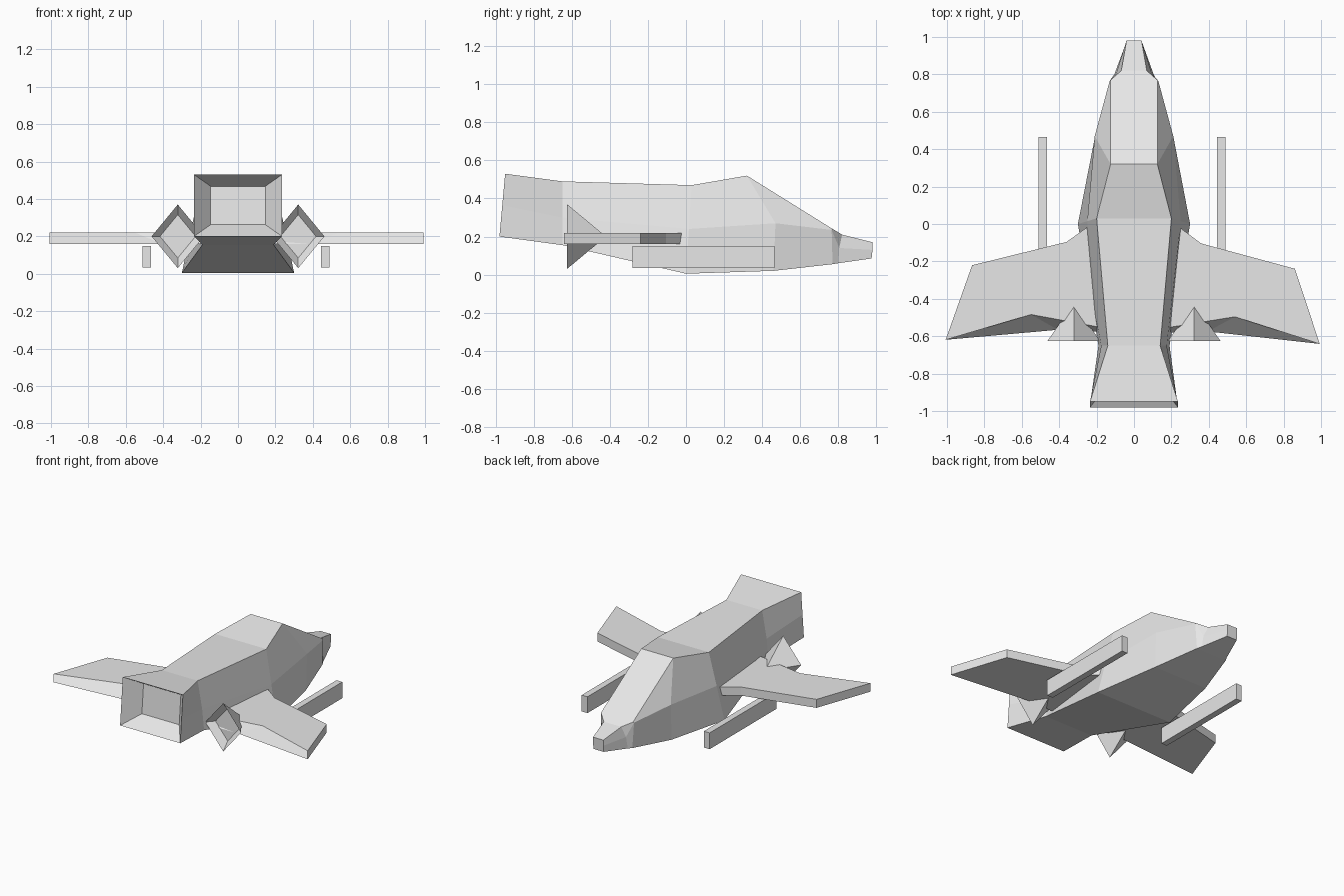
import bpy
import bmesh
from mathutils import Matrix, Vector

if "Cube" in bpy.data.objects:
    bpy.data.objects.remove(bpy.data.objects["Cube"], do_unlink=True)

# Single hull colour
grey = bpy.data.materials.new("light_grey")
grey.use_nodes = True
grey.diffuse_color = (0.8, 0.8, 0.8, 1)
grey.node_tree.nodes["Principled BSDF"].inputs["Base Color"].default_value = (0.8, 0.8, 0.8, 1)


def finish(name, bm):
    bmesh.ops.recalc_face_normals(bm, faces=bm.faces)
    mesh = bpy.data.meshes.new(name)
    bm.to_mesh(mesh)
    bm.free()
    mesh.materials.append(grey)
    obj = bpy.data.objects.new(name, mesh)
    bpy.context.collection.objects.link(obj)
    return obj


def loft(name, rings):
    """Skin a list of equal-length point rings and cap both ends."""
    bm = bmesh.new()
    loops = [[bm.verts.new(p) for p in ring] for ring in rings]
    n = len(loops[0])
    for a, b in zip(loops, loops[1:]):
        for i in range(n):
            j = (i + 1) % n
            bm.faces.new((a[i], a[j], b[j], b[i]))
    bm.faces.new(loops[0])
    bm.faces.new(loops[-1])
    return finish(name, bm)


def section(*half):
    """Mirror a half cross-section (bottom to top) into a closed ring."""
    return [Vector(p) for p in half] + [Vector((-x, y, z)) for x, y, z in reversed(half)]


def inset_ring(ring, scale, depth):
    centre = sum(ring, Vector()) / len(ring)
    return [centre + (p - centre) * scale + Vector((0, depth, 0)) for p in ring]


# Fuselage: recessed exhaust, waist, belly, canopy and nose
tail = section((.235, -.98, .2), (.235, -.965, .365), (.235, -.95, .53))
hull = loft("fuselage", [
    inset_ring(tail, .62, .11),
    tail,
    section((.19, -.65, .155), (.175, -.65, .3), (.14, -.65, .49)),
    section((.3, 0, .005), (.25, .015, .24), (.2, .03, .47)),
    section((.21, .46, .02), (.21, .47, .27), (.125, .32, .52)),
    section((.12, .77, .055), (.13, .765, .235), (.125, .77, .24)),
    section((.105, .8, .06), (.095, .805, .14), (.068, .82, .21)),
    section((.04, .975, .085), (.04, .98, .13), (.04, .98, .17)),
])

# Wings: flat plates whose trailing face slopes outward to the underside
upper = [(.14, -.12), (.25, -.02), (.36, -.1), (.863, -.23), (1, -.63), (.545, -.49), (.14, -.56)]
lower = upper[:5] + [(.4, -.57), (.14, -.58)]
for side, word in ((1, "left"), (-1, "right")):
    wing = loft(word + "_wing", [
        [(side * x, y, z) for x, y in outline]
        for outline, z in ((lower, .16), (upper, .22))])
    wing.data.transform(Matrix.Rotation(-.011, 4, "Z"))

    # Diamond thruster: hollow-backed four-sided cone under the wing root
    cx = side * .322
    rim = [Vector((cx + dx, -.625, .2 + dz))
           for dx, dz in ((.14, 0), (0, .17), (-.14, 0), (0, -.17))]
    bm = bmesh.new()
    outer = [bm.verts.new(p) for p in rim]
    inner = [bm.verts.new(p) for p in inset_ring(rim, .68, .05)]
    tip = bm.verts.new((cx, -.42, .2))
    for i in range(4):
        j = (i + 1) % 4
        bm.faces.new((outer[i], outer[j], tip))
        bm.faces.new((outer[j], outer[i], inner[i], inner[j]))
    bm.faces.new(inner)
    finish(word + "_thruster", bm)

    # Gun: long square bar below the wing
    bm = bmesh.new()
    bmesh.ops.create_cube(bm, size=1)
    bmesh.ops.scale(bm, vec=(.045, .745, .115), verts=bm.verts)
    bmesh.ops.translate(bm, vec=(side * .477 - .01, .092, .092), verts=bm.verts)
    finish(word + "_gun", bm)
